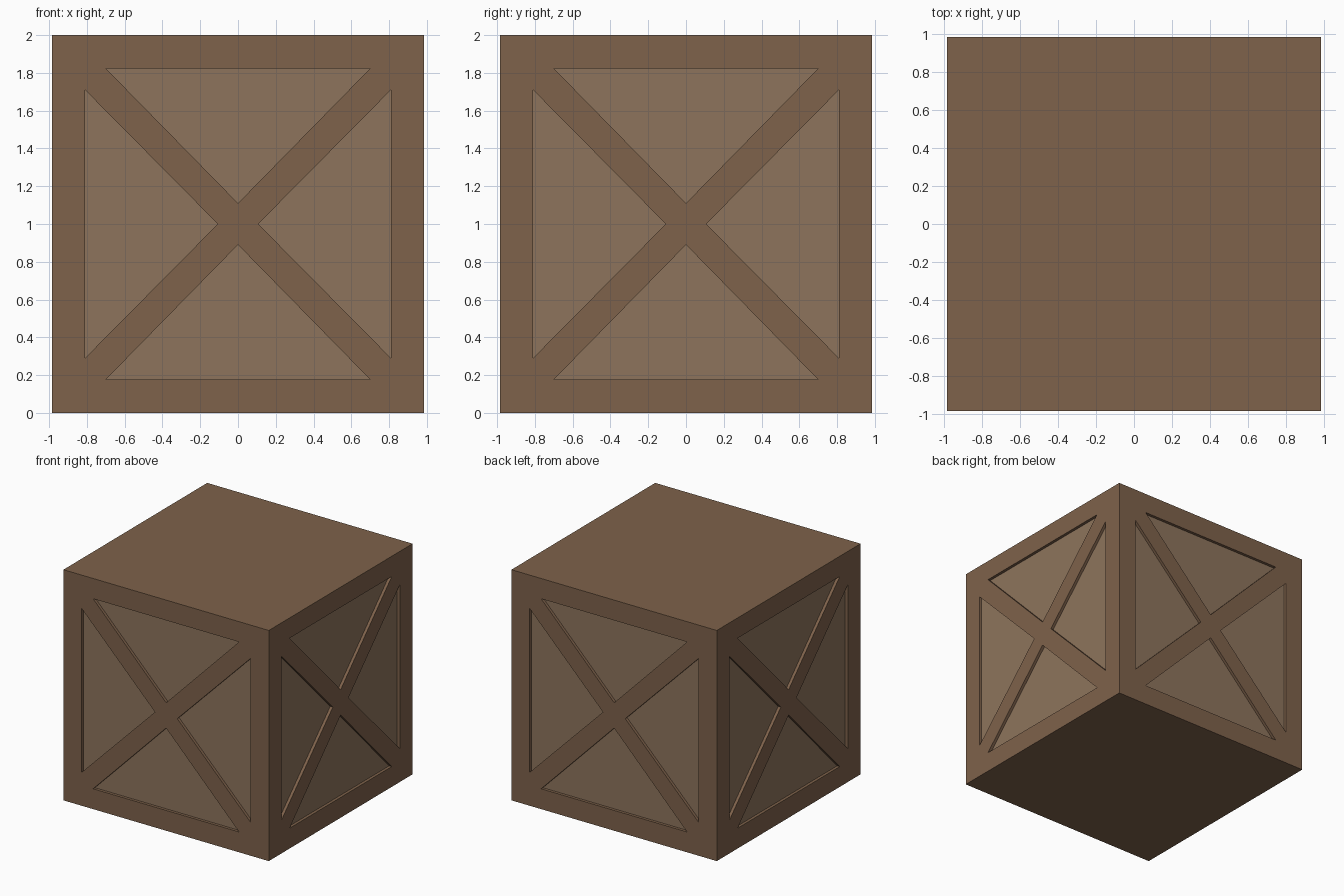
import bpy
import bmesh
from math import pi
from mathutils import Matrix, Vector

if "Cube" in bpy.data.objects:
    bpy.data.objects.remove(bpy.data.objects["Cube"])

HALF, HEIGHT, DEPTH = 0.985, 2.0, 0.025


def material(name, color):
    mat = bpy.data.materials.new(name)
    mat.diffuse_color = (*color, 1)
    mat.use_nodes = True
    mat.node_tree.nodes["Principled BSDF"].inputs["Base Color"].default_value = mat.diffuse_color
    return mat


def make_object(name, bm, mat):
    bmesh.ops.remove_doubles(bm, verts=bm.verts, dist=0.0005)
    mesh = bpy.data.meshes.new(name)
    bm.to_mesh(mesh)
    bm.free()
    mesh.materials.append(mat)
    obj = bpy.data.objects.new(name, mesh)
    bpy.context.collection.objects.link(obj)
    return obj


def add_face(bm, points):
    bm.faces.new([bm.verts.new(p) for p in points])


# One side, drawn as x and z: outer corners and four triangular openings
corners = [(-HALF, 0), (HALF, 0), (HALF, HEIGHT), (-HALF, HEIGHT)]
openings = [
    [(-0.70, 0.176), (0.70, 0.176), (0, 0.89)],
    [(0.81, 0.29), (0.81, 1.71), (0.107, 1)],
    [(0.70, 1.824), (-0.70, 1.824), (0, 1.11)],
    [(-0.81, 1.71), (-0.81, 0.29), (-0.107, 1)],
]

frame, panels = bmesh.new(), bmesh.new()
for side in range(4):
    turn = Matrix.Rotation(side * pi / 2, 3, 'Z')

    def place(p, inset=0.0):
        return turn @ Vector((p[0], -HALF + inset, p[1]))

    for i, (a, b, tip) in enumerate(openings):
        na, nb, ntip = openings[(i + 1) % 4]
        c, d = corners[i], corners[(i + 1) % 4]
        # Border rail, corner piece and diagonal brace
        for outline in ([c, d, b, a], [d, na, b], [b, na, ntip, tip]):
            add_face(frame, [place(p) for p in outline])
        # Recess walls and sunken panel
        for p, q in ((a, b), (b, tip), (tip, a)):
            add_face(frame, [place(p), place(q), place(q, DEPTH), place(p, DEPTH)])
        add_face(panels, [place(p, DEPTH) for p in (a, b, tip)])
    # Crossing of the braces
    add_face(frame, [place(o[2]) for o in openings])

# Plain lid and base
square = [(-HALF, -HALF), (HALF, -HALF), (HALF, HALF), (-HALF, HALF)]
add_face(frame, [(x, y, HEIGHT) for x, y in square])
add_face(frame, [(x, y, 0) for x, y in reversed(square)])

make_object("crate_frame", frame, material("frame_wood", (0.21, 0.122, 0.07)))
make_object("side_panels", panels, material("panel_wood", (0.27, 0.175, 0.107)))
